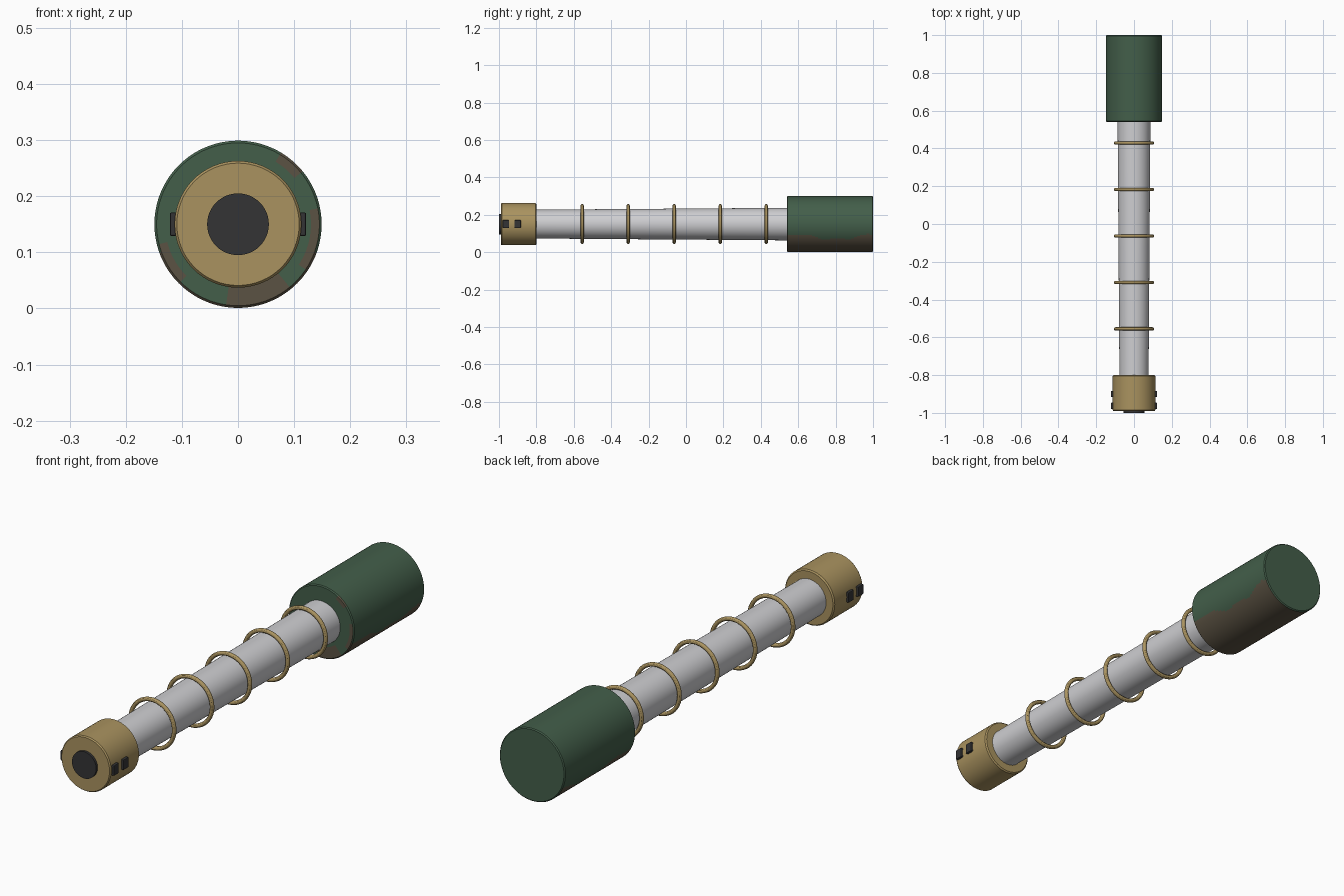
import bpy, bmesh, math

if "Cube" in bpy.data.objects:
    bpy.data.objects.remove(bpy.data.objects["Cube"])

AXIS_Z = 0.15


def material(name, rgb):
    m = bpy.data.materials.new(name)
    m.diffuse_color = (*rgb, 1)
    m.use_nodes = True
    m.node_tree.nodes["Principled BSDF"].inputs["Base Color"].default_value = m.diffuse_color
    return m


green = material("dark green", (0.056, 0.113, 0.068))
brown = material("worn brown", (0.105, 0.085, 0.056))
brass = material("brass tan", (0.40, 0.29, 0.115))
steel = material("light grey", (0.62, 0.62, 0.64))
black = material("charcoal", (0.034, 0.034, 0.036))


def smooth(ob):
    bpy.ops.object.select_all(action='DESELECT')
    bpy.context.view_layer.objects.active = ob
    ob.select_set(True)
    bpy.ops.object.shade_smooth_by_angle(angle=math.radians(30))


def lathe(name, profile, mats, sides=64):
    """Turn (y, radius) points around the long axis; end points on the axis close the ends."""
    bm = bmesh.new()
    rings = []
    for y, r in profile:
        if r == 0:
            rings.append([bm.verts.new((0, y, AXIS_Z))])
            continue
        rings.append([bm.verts.new((r * math.cos(math.tau * i / sides), y,
                                    AXIS_Z + r * math.sin(math.tau * i / sides)))
                      for i in range(sides)])
    for a, b in zip(rings, rings[1:]):
        for i in range(sides):
            j = (i + 1) % sides
            loop = [a[i % len(a)], a[j % len(a)], b[j % len(b)], b[i % len(b)]]
            bm.faces.new(list(dict.fromkeys(loop)))
    bmesh.ops.recalc_face_normals(bm, faces=bm.faces)
    me = bpy.data.meshes.new(name)
    bm.to_mesh(me)
    bm.free()
    ob = bpy.data.objects.new(name, me)
    bpy.context.collection.objects.link(ob)
    for m in mats:
        me.materials.append(m)
    smooth(ob)
    return ob


# Large rear housing, green with brown wear along the underside and the front face
R = 0.149
front, back, c = 0.54, 1.0, 0.004
steps = 28
profile = [(front, 0), (front, 0.085), (front, 0.1), (front, 0.115), (front, 0.13),
           (front, R - c)]
profile += [(front + c + (back - front - 2 * c) * i / steps, R) for i in range(steps + 1)]
profile += [(back, R - c), (back, 0)]
housing = lathe("rear_housing", profile, [green, brown], 128)
for p in housing.data.polygons:
    x, y, z = p.center
    ang = math.degrees(math.atan2(z - AXIS_Z, x))
    rad = math.hypot(x, z - AXIS_Z)
    if p.normal.y < -0.9:        # front annulus: scattered patches
        worn = rad > 0.1 and (-98 < ang < -52 or
                              (rad > 0.128 and (-35 < ang < 12 or 38 < ang < 58 or
                                                -165 < ang < -135)))
    elif p.normal.y > 0.9:       # plain back
        worn = False
    elif abs(p.normal.y) > 0.3:  # rims
        worn = y < 0.6 and (z < 0.1 or 38 < ang < 58)
    else:                        # wavy edge along the side
        worn = z < 0.083 + 0.014 * math.cos(13 * (y - 0.56)) + 0.006 * math.sin(41 * y) - 0.012 * (x < 0)
    p.material_index = int(worn)

# Slim tapered barrel
lathe("barrel", [(0.56, 0), (0.56, 0.087), (-0.81, 0.077), (-0.81, 0)], [steel])

# Muzzle cap with softened rims
lathe("muzzle_cap", [(-0.80, 0), (-0.80, 0.108), (-0.805, 0.113), (-0.985, 0.113),
                     (-0.99, 0.109), (-0.99, 0)], [brass])

# Dark bore plug
lathe("bore", [(-0.97, 0), (-0.97, 0.055), (-1.0, 0.055), (-1.0, 0)], [black], 48)

# Evenly spaced coil rings
for i in range(5):
    bpy.ops.mesh.primitive_torus_add(major_radius=0.0985, minor_radius=0.0085,
                                     major_segments=64, minor_segments=12,
                                     location=(0, -0.555 + 0.246 * i, AXIS_Z),
                                     rotation=(math.pi / 2, 0, 0))
    ring = bpy.context.object
    ring.name = f"coil_ring_{i + 1}"
    ring.data.materials.append(brass)
    smooth(ring)

# Two small vents on each side of the cap
for side, label in ((-1, "left"), (1, "right")):
    for n, y in enumerate((-0.963, -0.900)):
        bpy.ops.mesh.primitive_cube_add(size=1, location=(side * 0.1125, y, AXIS_Z))
        vent = bpy.context.object
        vent.name = f"vent_{label}_{n + 1}"
        vent.scale = (0.018, 0.034, 0.042)
        bpy.ops.object.transform_apply(location=False, rotation=False, scale=True)
        vent.data.materials.append(black)
        bev = vent.modifiers.new("soft_edges", 'BEVEL')
        bev.width = 0.003
        bev.segments = 2
